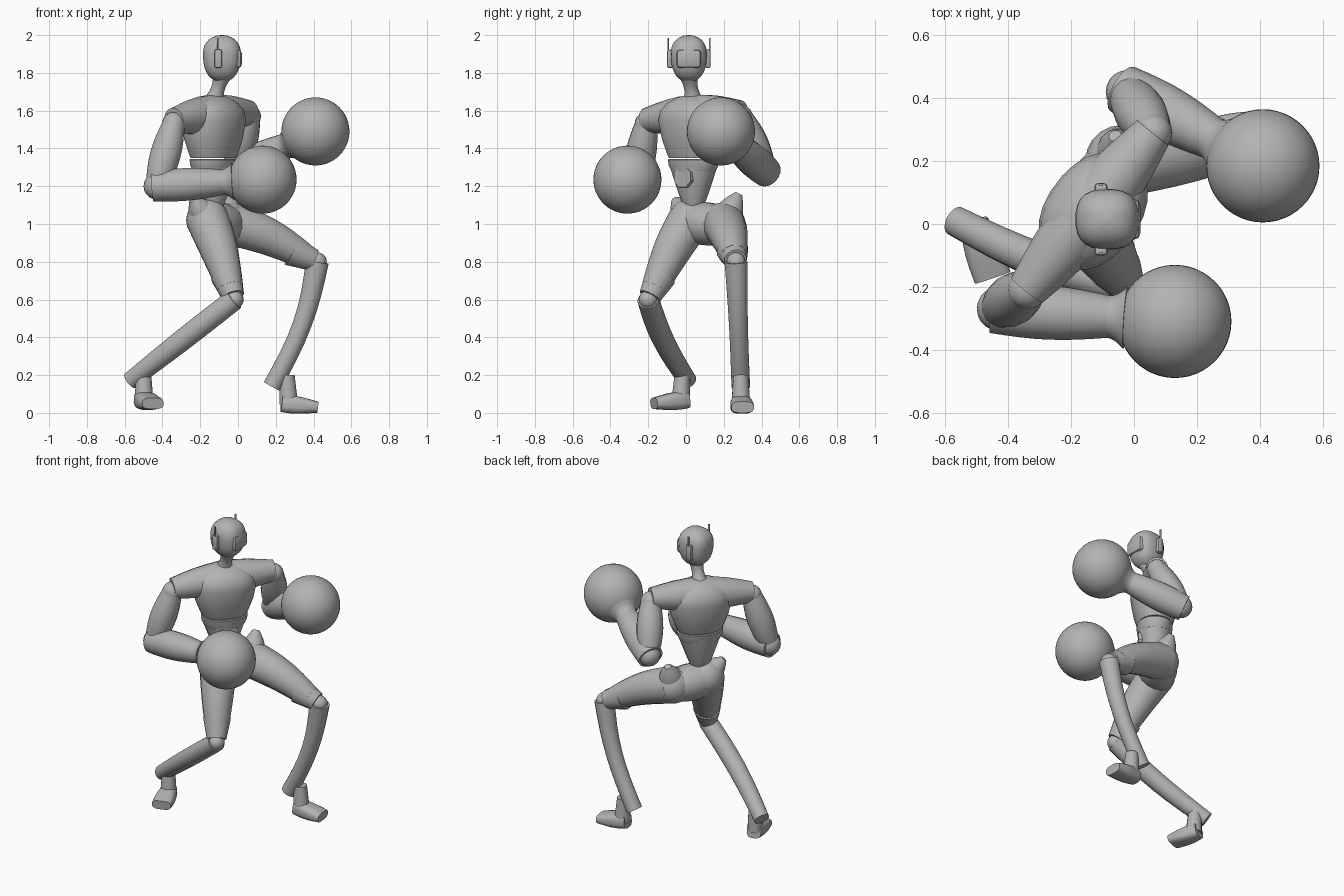
import bpy, bmesh, math
from mathutils import Vector

if "Cube" in bpy.data.objects:
    bpy.data.objects.remove(bpy.data.objects["Cube"])

GREY = (0.45, 0.45, 0.45, 1)
grey = bpy.data.materials.new("plain grey")
grey.use_nodes = True
grey.diffuse_color = GREY
grey.node_tree.nodes["Principled BSDF"].inputs["Base Color"].default_value = GREY

# Torso directions: across the shoulders and out of the chest
UP = Vector((0, 0, 1))
SIDE = Vector((0, 1, 0))
ACROSS = Vector((0.6, 0.8, 0))
FORWARD = ACROSS.cross(UP)
CORE = Vector((-0.13, 0.04, 0))
HEAD = Vector((-0.085, 0.015, 1.875))

# Pose of each body half
POSE = {
    "right": dict(shoulder=(-0.34, -0.21, 1.53), elbow=(-0.43, -0.27, 1.2),
                  glove=(0.13, -0.31, 1.235), hip=(-0.16, 0.02, 1.02),
                  crest=(-0.24, -0.06, 1.13), knee=(-0.02, -0.2, 0.6),
                  heel=(-0.57, 0.01, 0.17), ankle=(-0.5, -0.02, 0.21),
                  toe=(-0.45, -0.17, 0.05)),
    "left": dict(shoulder=(0.06, 0.29, 1.57), elbow=(-0.02, 0.42, 1.28),
                 glove=(0.41, 0.185, 1.49), hip=(-0.04, 0.2, 1),
                 crest=(-0.06, 0.28, 1.16), knee=(0.42, 0.265, 0.8),
                 heel=(0.18, 0.29, 0.14), ankle=(0.26, 0.29, 0.2),
                 toe=(0.42, 0.3, 0.03)),
}
for half in POSE.values():
    for joint, place in half.items():
        half[joint] = Vector(place)


def finish(name, bm):
    bmesh.ops.recalc_face_normals(bm, faces=bm.faces)
    mesh = bpy.data.meshes.new(name)
    bm.to_mesh(mesh)
    bm.free()
    mesh.materials.append(grey)
    ob = bpy.data.objects.new(name, mesh)
    bpy.context.collection.objects.link(ob)
    bpy.ops.object.select_all(action="DESELECT")
    ob.select_set(True)
    bpy.context.view_layer.objects.active = ob
    bpy.ops.object.shade_smooth_by_angle(angle=math.radians(40))


def loft(name, centres, sizes, side, sides=16, power=2, level=False):
    """Skin over cross-sections given by centre and (width, depth) radii."""
    bm = bmesh.new()
    rings = []
    for i, (centre, (width, depth)) in enumerate(zip(centres, sizes)):
        before, after = centres[max(i - 1, 0)], centres[min(i + 1, len(centres) - 1)]
        tangent = UP if level else (after - before).normalized()
        wide = (side - tangent * side.dot(tangent)).normalized()
        deep = tangent.cross(wide)
        ring = []
        for k in range(sides):
            turn = math.tau * (k + 0.5) / sides
            c, s = math.cos(turn), math.sin(turn)
            c = math.copysign(abs(c) ** (2 / power), c)
            s = math.copysign(abs(s) ** (2 / power), s)
            ring.append(bm.verts.new(centre + wide * width * c + deep * depth * s))
        rings.append(ring)
    for low, high in zip(rings, rings[1:]):
        for k in range(sides):
            n = (k + 1) % sides
            bm.faces.new((low[k], low[n], high[n], high[k]))
    bm.faces.new(rings[0][::-1])
    bm.faces.new(rings[-1])
    finish(name, bm)


def limb(name, start, end, radius, end_radius, bulge=0, bow=Vector(), flat=1,
         side=SIDE, steps=8, **shape):
    """Tapered limb that may swell and bend in its middle and flatten to its end."""
    centres, sizes = [], []
    for i in range(steps + 1):
        t = i / steps
        arch = math.sin(math.pi * t)
        width = radius + (end_radius - radius) * t + bulge * arch
        centres.append(start.lerp(end, t) + bow * arch)
        sizes.append((width, width * (1 + (flat - 1) * t)))
    loft(name, centres, sizes, side, **shape)


def column(name, profile, base, side, ratio, power):
    """Upright form from (height, half width) rows."""
    centres = [base + UP * height for height, width in profile]
    sizes = [(width, width * ratio) for height, width in profile]
    loft(name, centres, sizes, side, sides=24, power=power, level=True)


def ball(name, centre, radius, segments=20):
    bm = bmesh.new()
    bmesh.ops.create_uvsphere(bm, u_segments=segments, v_segments=segments // 2, radius=radius)
    bmesh.ops.translate(bm, verts=bm.verts, vec=centre)
    finish(name, bm)


def block(name, centre, size, bevel):
    bm = bmesh.new()
    bmesh.ops.create_cube(bm, size=1)
    bmesh.ops.scale(bm, verts=bm.verts, vec=size)
    bmesh.ops.translate(bm, verts=bm.verts, vec=centre)
    bmesh.ops.bevel(bm, geom=bm.edges[:], offset=bevel, segments=2, affect="EDGES", profile=0.5)
    finish(name, bm)


# Head: rounded dome narrowing to the chin, with a visor and ear pods
dome = []
for i in range(17):
    s = -math.cos(math.pi * (i + 0.2) / 16.4)
    dome.append((s / 8, 0.108 * math.sqrt(1 - abs(s) ** 2.6) * (0.93 + s / 12)))
column("head", dome, HEAD, Vector((1, 0, 0)), 0.95, 2.6)
block("face_visor", HEAD + Vector((0.06, 0, 0)), (0.09, 0.13, 0.1), 0.02)
for label, sign in (("left", 1), ("right", -1)):
    ear = HEAD + Vector((-0.02, sign * 0.1, 0))
    block(label + "_ear_pod", ear, (0.04, 0.03, 0.1), 0.01)
    block(label + "_antenna", ear + Vector((0, sign * 0.01, 0.06)), (0.01, 0.008, 0.1), 0.002)
limb("neck", CORE + UP * 1.64, HEAD - UP * 0.09, 0.06, 0.05, -0.018)

# Torso
column("chest", [(1.35, 0.14), (1.37, 0.15), (1.45, 0.18), (1.55, 0.2), (1.6, 0.19),
                 (1.64, 0.15), (1.67, 0.09), (1.68, 0.05)], CORE, ACROSS, 0.74, 2.2)
column("rib_band", [(1.28, 0.125), (1.31, 0.14), (1.34, 0.145), (1.345, 0.14)],
       CORE, ACROSS, 0.76, 2.2)
limb("abdomen", CORE + UP * 1.07, CORE + UP * 1.32, 0.045, 0.14, 0.002,
     flat=0.78, side=ACROSS)
belly = CORE + UP * 1.25
limb("belly_plate", belly, belly + FORWARD * 0.1, 0.07, 0.06, side=ACROSS, steps=1, sides=8)
right, left = POSE["right"], POSE["left"]
limb("shoulder_yoke", right["shoulder"] + UP * 0.02, left["shoulder"] + UP * 0.02,
     0.065, 0.065, 0.04, UP * 0.01, side=FORWARD)
limb("pelvis", right["hip"].lerp(left["hip"], -0.3), left["hip"].lerp(right["hip"], -0.25),
     0.085, 0.085, 0.03, UP * -0.01, side=FORWARD)

for label, half in POSE.items():
    shoulder, elbow, glove = half["shoulder"], half["elbow"], half["glove"]
    hip, knee, ankle, toe = half["hip"], half["knee"], half["ankle"], half["toe"]

    # Arm and round glove
    limb(label + "_upper_arm", shoulder, elbow, 0.06, 0.06, 0.022)
    limb(label + "_forearm", elbow.lerp(glove, -0.04), elbow.lerp(glove, 0.63), 0.08, 0.068, 0.014)
    limb(label + "_glove_cuff", elbow.lerp(glove, 0.6), elbow.lerp(glove, 0.72), 0.068, 0.1, -0.01)
    ball(label + "_shoulder_joint", shoulder, 0.062)
    ball(label + "_elbow_joint", elbow, 0.07)
    ball(label + "_glove", glove, 0.18, 48)

    # Leg with hip crest and flared knee cuff
    limb(label + "_hip_crest", hip.lerp(half["crest"], 0.2), half["crest"], 0.08, 0.02, 0.012)
    ball(label + "_hip_joint", hip, 0.115)
    limb(label + "_thigh", hip, hip.lerp(knee, 0.85), 0.115, 0.07, 0.008, UP * 0.02)
    limb(label + "_knee_cuff", hip.lerp(knee, 0.7), hip.lerp(knee, 0.96), 0.085, 0.06,
         steps=2, sides=12)
    ball(label + "_knee_joint", knee, 0.05)

    # Foot: ankle standing on a wedge that widens and flattens to the toe
    heading = toe - ankle
    heading.z = 0
    heading.normalize()
    sole = ankle - heading * 0.03
    sole.z = toe.z + 0.02
    across_foot = heading.cross(UP)
    limb(label + "_ankle", ankle, sole.lerp(toe, 0.2), 0.04, 0.05, side=across_foot)
    limb(label + "_foot", sole, toe, 0.045, 0.06, 0.008, flat=0.5, side=across_foot, power=3)

# Shins, the left one bowed forward and the right one outward
limb("left_shin", left["knee"], left["heel"], 0.062, 0.05, -0.005, Vector((0.04, 0, 0)))
limb("right_shin", right["knee"], right["heel"], 0.058, 0.048, 0.005, SIDE * -0.025)
